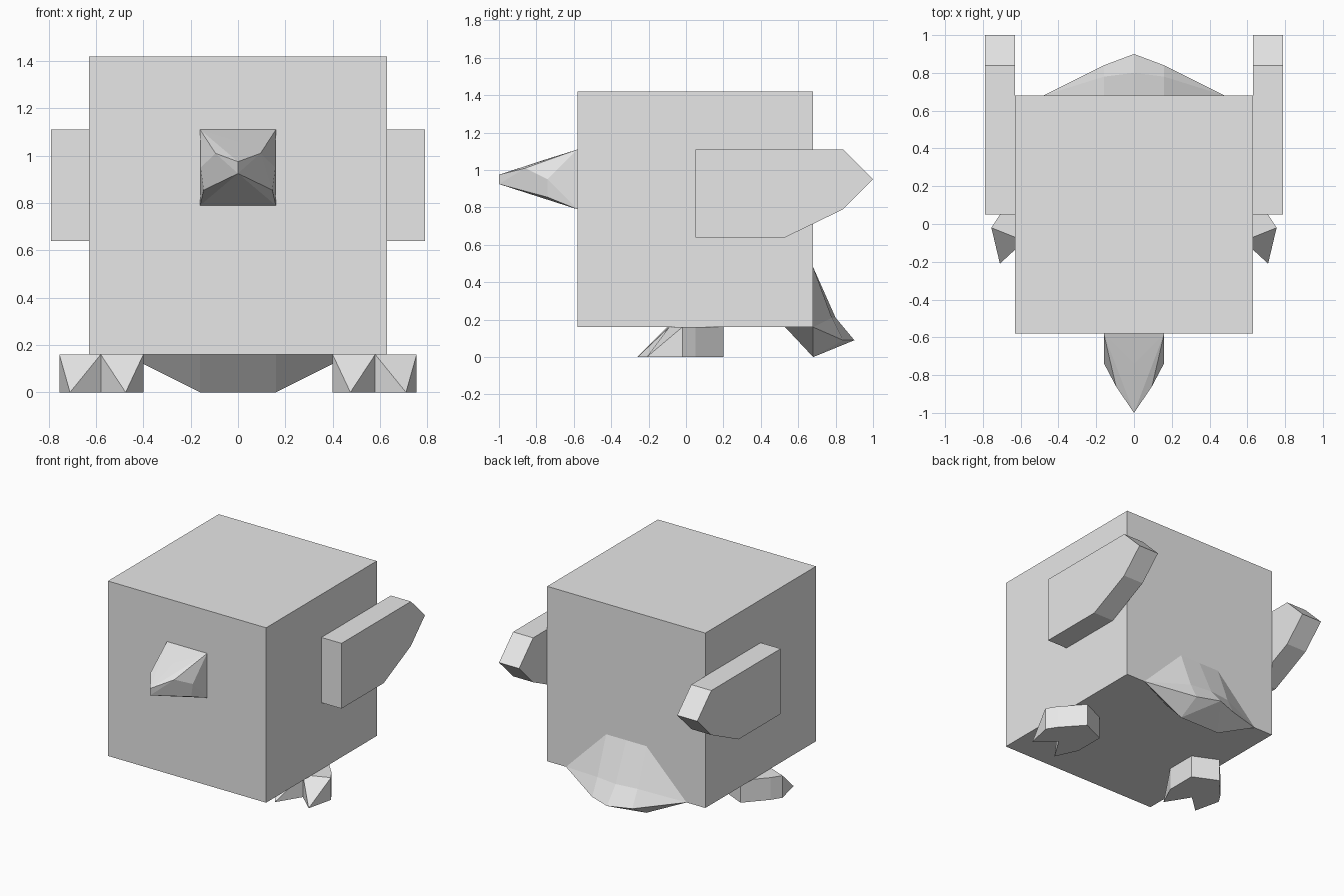
import bpy, bmesh

cube = bpy.data.objects.get("Cube")
if cube:
    bpy.data.objects.remove(cube, do_unlink=True)

grey = bpy.data.materials.new("light_grey")
grey.use_nodes = True
grey.diffuse_color = (0.8, 0.8, 0.8, 1)
grey.node_tree.nodes["Principled BSDF"].inputs["Base Color"].default_value = (0.8, 0.8, 0.8, 1)


def finish(name, bm):
    """Turn a bmesh into a flat shaded grey object."""
    bmesh.ops.recalc_face_normals(bm, faces=bm.faces)
    mesh = bpy.data.meshes.new(name)
    bm.to_mesh(mesh)
    bm.free()
    mesh.materials.append(grey)
    obj = bpy.data.objects.new(name, mesh)
    bpy.context.collection.objects.link(obj)
    return obj


def build(name, points, faces):
    bm = bmesh.new()
    vs = [bm.verts.new(p) for p in points]
    for f in faces:
        bm.faces.new([vs[i] for i in f])
    return finish(name, bm)


def hull(name, points):
    bm = bmesh.new()
    vs = [bm.verts.new(p) for p in points]
    res = bmesh.ops.convex_hull(bm, input=vs)
    loose = [g for g in res["geom_interior"] if isinstance(g, bmesh.types.BMVert)]
    bmesh.ops.delete(bm, geom=loose, context='VERTS')
    return finish(name, bm)


def prism(name, profile, x0, x1):
    """Extrude a (y, z) profile along x."""
    n = len(profile)
    pts = [(x, y, z) for x in (x0, x1) for y, z in profile]
    faces = [list(range(n)), list(range(n, 2 * n))]
    faces += [(i, (i + 1) % n, n + (i + 1) % n, n + i) for i in range(n)]
    return build(name, pts, faces)


# Cube body
prism("body", [(-0.58, 0.16), (0.68, 0.16), (0.68, 1.42), (-0.58, 1.42)], -0.63, 0.63)

# Beak: square base tapering to a short upright tip
beak = [(0, -0.74, 1.06), (0, -1, 0.975), (0, -1, 0.925)]
for s in (-1, 1):
    beak += [(s * 0.16, -0.58, 1.11), (s * 0.16, -0.58, 0.79),
             (s * 0.158, -0.74, 0.95), (s * 0.145, -0.74, 0.855),
             (s * 0.095, -0.86, 1.01)]
hull("beak", beak)

# Tail: three columns of points flaring out to the rear, with a wide side corner
tail = [(-0.16, 0.68, 0.48), (0, 0.68, 0.48), (0.16, 0.68, 0.48),
        (-0.16, 0.78, 0.21), (0, 0.80, 0.21), (0.16, 0.78, 0.21),
        (-0.16, 0.84, 0.09), (0, 0.90, 0.09), (0.16, 0.84, 0.09),
        (-0.16, 0.68, 0), (0.16, 0.68, 0),
        (-0.16, 0.53, 0.16), (0.16, 0.53, 0.16),
        (-0.48, 0.68, 0.16), (0.48, 0.68, 0.16)]
tail_faces = [(0, 1, 4, 3), (1, 2, 5, 4), (3, 4, 7, 6), (4, 5, 8, 7),
              (6, 7, 9), (7, 10, 9), (7, 8, 10), (9, 10, 12, 11)]
for side, col in ((13, (0, 3, 6, 9, 11)), (14, (2, 5, 8, 10, 12))):
    tail_faces += [(side, a, b) for a, b in zip(col, col[1:])]
build("tail", tail, tail_faces)

# Wings and feet on both sides
wing = [(0.05, 0.64), (0.05, 1.11), (0.84, 1.11), (1.0, 0.95), (0.84, 0.79), (0.53, 0.64)]
foot = [(0.755, -0.02), (0.71, 0.05), (0.575, 0.20), (0.40, 0.12), (0.40, -0.10), (0.58, -0.09)]
claws = [(0.475, -0.26), (0.71, -0.21)]
for s, side in ((1, "left"), (-1, "right")):
    prism(side + "_wing", wing, s * 0.63, s * 0.79)

    # Foot: sole points 0-5, top points 6-11, claw tips 12 and 13
    pts = [(s * x, y, z) for z in (0, 0.16) for x, y in foot]
    pts += [(s * x, y, 0) for x, y in claws]
    faces = [(0, 1, 2, 3, 4, 12, 5, 13), (6, 7, 8, 9, 10, 11)]
    faces += [(i, i + 1, i + 7, i + 6) for i in range(4)]
    for a, b, tip in ((4, 5, 12), (5, 0, 13)):
        faces += [(a + 6, b + 6, tip), (a, a + 6, tip), (b + 6, b, tip)]
    build(side + "_foot", pts, faces)
